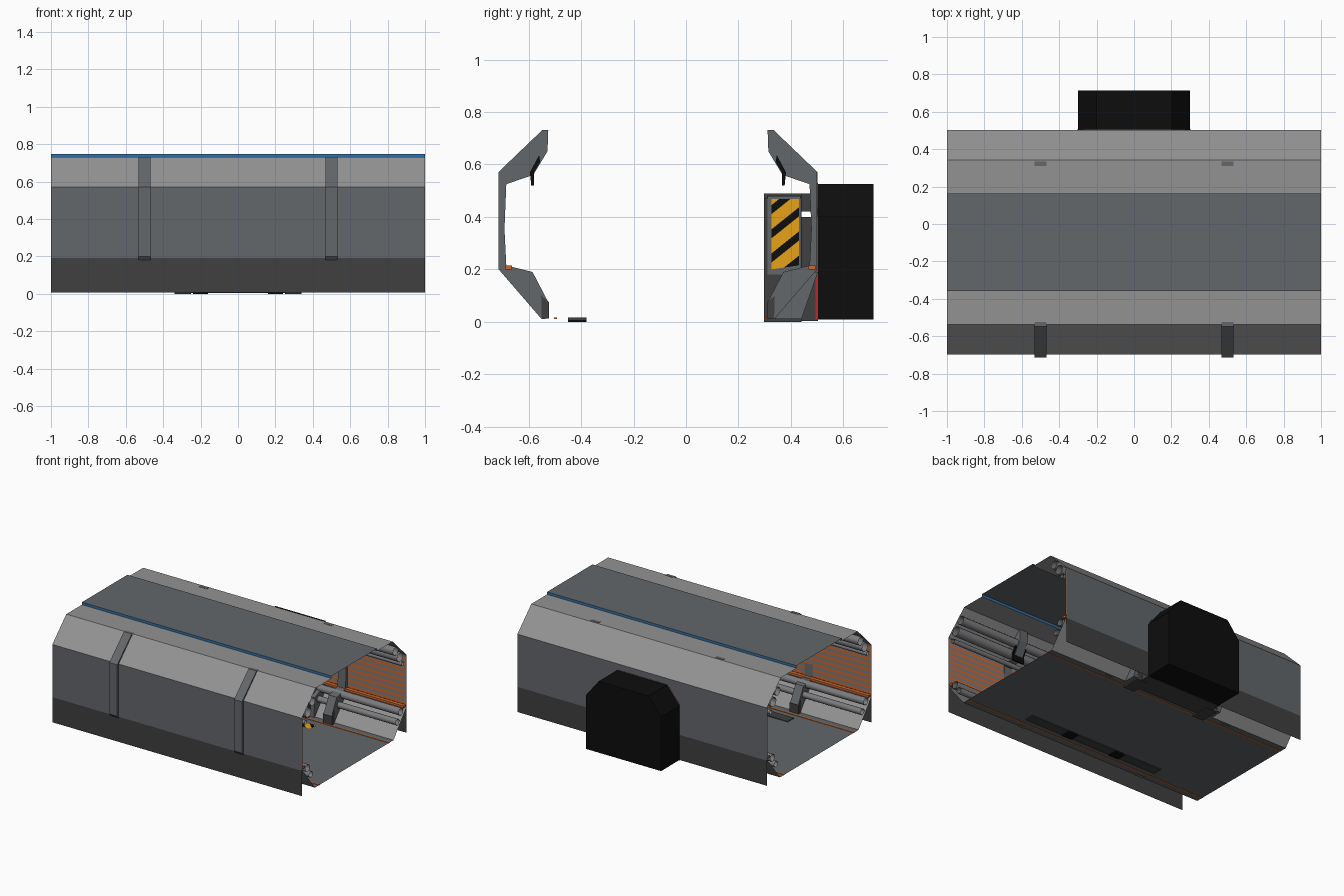
import bpy, bmesh, math
from mathutils import Vector

if "Cube" in bpy.data.objects:
    bpy.data.objects.remove(bpy.data.objects["Cube"])

C = -0.0975          # centre line of the corridor in y


def mat(name, r, g, b):
    m = bpy.data.materials.new(name)
    m.diffuse_color = (r, g, b, 1)
    m.use_nodes = True
    m.node_tree.nodes["Principled BSDF"].inputs["Base Color"].default_value = m.diffuse_color
    return m


WALL = mat("blue_grey", 0.125, 0.135, 0.145)
LIGHT = mat("light_grey", 0.29, 0.29, 0.29)
DARK = mat("dark_grey", 0.05, 0.05, 0.05)
BLACK = mat("black", 0.004, 0.004, 0.004)
BLUE = mat("light_strip_blue", 0.03, 0.16, 0.38)
RED = mat("red", 0.5, 0.02, 0.02)
ORANGE = mat("orange", 0.6, 0.14, 0.03)
YELLOW = mat("hazard_yellow", 0.8, 0.36, 0.01)
STEEL = mat("pipe_steel", 0.2, 0.2, 0.21)


def finish(name, bm, mats):
    me = bpy.data.meshes.new(name)
    bm.to_mesh(me)
    bm.free()
    for m in mats:
        me.materials.append(m)
    ob = bpy.data.objects.new(name, me)
    bpy.context.collection.objects.link(ob)
    return ob


def sheet(name, pts, x0, x1, mats, rule=None):
    """Thin sheet: (y, z) polyline swept along x; rule picks the colour per segment."""
    bm = bmesh.new()
    a = [bm.verts.new((x0, y, z)) for y, z in pts]
    b = [bm.verts.new((x1, y, z)) for y, z in pts]
    for i in range(len(pts) - 1):
        f = bm.faces.new((a[i], a[i + 1], b[i + 1], b[i]))
        if rule:
            f.material_index = rule(i)
    return finish(name, bm, mats)


def prism(name, pts, a, b, axis, m, cap_b=True, cap_a=True):
    """Polygon extruded along x (points are y, z) or along y (points are x, z)."""
    bm = bmesh.new()
    put = (lambda p, t: (t, p[0], p[1])) if axis == 'x' else (lambda p, t: (p[0], t, p[1]))
    va = [bm.verts.new(put(p, a)) for p in pts]
    vb = [bm.verts.new(put(p, b)) for p in pts]
    n = len(pts)
    for i in range(n):
        bm.faces.new((va[i], va[(i + 1) % n], vb[(i + 1) % n], vb[i]))
    if cap_a:
        bm.faces.new(va)
    if cap_b:
        bm.faces.new(vb)
    bmesh.ops.recalc_face_normals(bm, faces=bm.faces)
    return finish(name, bm, [m])


def box(name, x0, x1, y0, y1, z0, z1, m):
    return prism(name, [(y0, z0), (y1, z0), (y1, z1), (y0, z1)], x0, x1, 'x', m)


def hazard(name, corners, normal, step):
    """Plate cut by diagonal planes into yellow and black stripes."""
    bm = bmesh.new()
    bm.faces.new([bm.verts.new(c) for c in corners])
    n = Vector(normal).normalized()
    for k in range(-40, 41):
        bmesh.ops.bisect_plane(bm, geom=bm.verts[:] + bm.edges[:] + bm.faces[:],
                               plane_co=n * step * (k + (0.25 if k % 2 else 0)), plane_no=n)
    for f in bm.faces:
        d = f.calc_center_median().dot(n) / step
        k = math.floor(d)
        frac = d - k
        f.material_index = 1 if (k % 2 and frac > 0.25) else 0
    return finish(name, bm, [YELLOW, BLACK])


# Roof: raised centre with blue light strips in the steps, then flat and sloped panels
roof = [(C - .60, .572), (C - .44, .73), (C - .26, .73), (C - .26, .748),
        (C + .26, .748), (C + .26, .73), (C + .44, .73), (C + .60, .572)]
sheet("roof", roof, -1, 1, [LIGHT, BLUE, WALL],
      lambda i: 1 if i in (2, 4) else 2 if i == 3 else 0)

# Floor, with a grating and edge lines
sheet("floor", [(C - .45, .012), (C + .45, .012)], -1, 1, [WALL])
box("floor_grating", -.55, .55, -.45, -.38, .006, .017, DARK)
for s in (-1, 1):
    box("floor_edge_line", -1, 1, C + s * .40 - .006, C + s * .40 + .006, .010, .016, ORANGE)
    box("floor_foot", s * .2 - .04, s * .2 + .04, -.45, -.38, 0, .012, BLACK)

# Side walls: vertical panel, skirt, sloped inner panel, slatted lining
spans = {-1: [(-1, 1)], 1: [(-1, -.3), (.3, 1)]}
for s in (-1, 1):
    for x0, x1 in spans[s]:
        y = C + s * .60
        sheet("side_wall", [(y, .572), (y, .19), (y, .008)], x0, x1, [WALL, DARK], lambda i: i)
        sheet("lower_sloped_panel", [(y - s * .003, .195), (C + s * .45, .012)], x0, x1, [LIGHT])
        zs = [.215 + .345 * i / 17 for i in range(18)]
        sheet("wall_slats", [(y - s * .008, z) for z in zs], x0, x1, [ORANGE, STEEL],
              lambda i: i % 2)
        box("wall_trim", x0, x1, y - s * .035, y - s * .009, .20, .215, ORANGE)

# Wall above the side chamber
prism("wall_over_chamber", [(-.3, .572), (.3, .572), (.3, .40), (.2, .525), (-.2, .525), (-.3, .40)],
      C + .599, C + .60, 'y', WALL)

# Ribs with pipe clamps
rib = [(-.547, .732), (-.714, .572), (-.714, .20), (-.55, .01), (-.525, .013), (-.525, .075),
       (-.585, .19), (-.685, .215), (-.692, .353), (-.685, .525), (-.582, .56), (-.528, .65),
       (-.525, .732)]
clamp = [(-.56, .635), (-.595, .57), (-.59, .52), (-.58, .52), (-.58, .57), (-.556, .61)]
toe = [(-.55, .012), (-.523, .012), (-.523, .075), (-.552, .10)]
for s in (-1, 1):
    flip = (lambda p: p) if s < 0 else (lambda p: (-.214 - p[0], p[1]))
    for x in (-.5, .5):
        prism("rib", [flip(p) for p in rib], x - .032, x + .032, 'x', WALL)
        prism("rib_clamp", [flip(p) for p in clamp], x - .045, x + .045, 'x', BLACK)
        prism("rib_toe", [flip(p) for p in toe], x - .036, x + .036, 'x', DARK)

# Open-ended pipes along both sides
for s in (-1, 1):
    for off, z, r in ((.475, .645, .030), (.525, .585, .034), (.555, .525, .016),
                      (.535, .185, .026), (.495, .125, .022)):
        for x0, x1 in (spans[s] if z < .3 else [(-1, 1)]):
            ring = [(C + s * off + r * math.cos(t * math.pi / 6), z + r * math.sin(t * math.pi / 6))
                    for t in range(12)]
            ob = prism("pipe", ring, x0, x1, 'x', STEEL, False, False)
            for p in ob.data.polygons:
                p.use_smooth = True

# Side chamber: black shell with cut upper corners, open to the corridor, red rim
shell = [(-.3, .008), (.3, .008), (.3, .40), (.2, .525), (-.2, .525), (-.3, .40)]
prism("chamber", shell, .503, .714, 'y', BLACK, True, False)
rim = [(x * 1.012, z + (.004 if z > .1 else 0)) for x, z in shell]
prism("chamber_rim", rim, .494, .504, 'y', RED, False, False)
box("chamber_threshold", -.3, .3, .34, .503, .004, .014, DARK)

# Door portal with recessed hazard panels on its outer sides
for s in (-1, 1):
    prism("portal_jamb", [(s * .25, 0), (s * .34, 0), (s * .34, .47), (s * .32, .49), (s * .25, .49)],
          .297, .44, 'y', DARK)
    box("portal_jamb_back", s * .25, s * .302, .44, .5, .005, .40, DARK)
    box("panel_surround", s * .34, s * .344, .31, .437, .18, .48, WALL)
    x = s * .346
    hazard("hazard_panel", [(x, .325, .20), (x, .43, .215), (x, .43, .468), (x, .325, .468)],
           (0, -.8, 1), .036)
    prism("portal_buttress", [(.34, .01), (.44, .01), (.503, .19), (.44, .19), (.35, .15)],
          s * .34, s * .37, 'x', WALL)
    hazard("floor_hazard_mark", [(s * .34 - .06, .17, .018), (s * .34 + .12, .17, .018),
                                 (s * .34 + .12, .24, .018), (s * .34 - .06, .24, .018)],
           (1, 1, 0), .03)
box("portal_lintel", -.25, .25, .297, .5, .42, .49, DARK)
